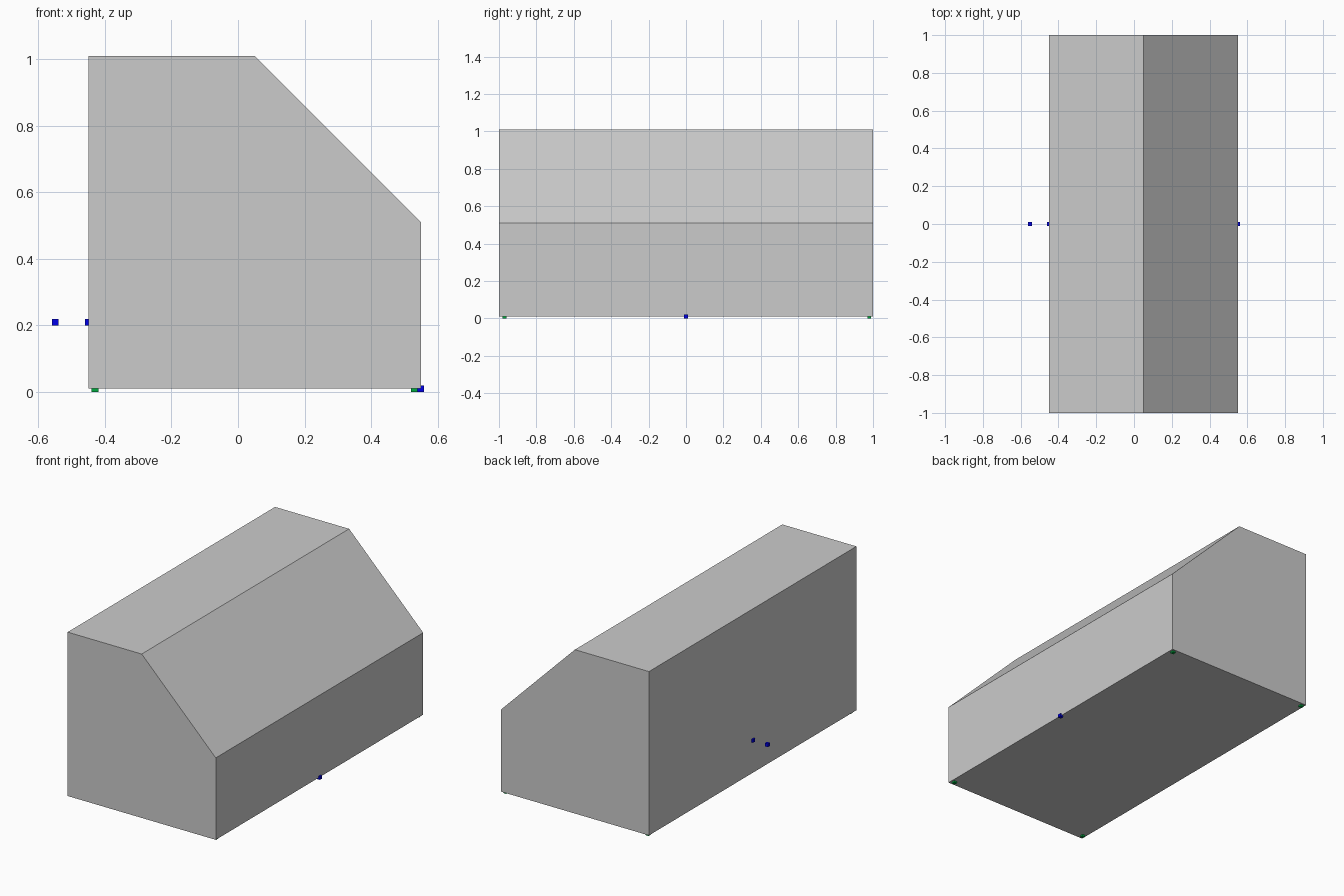
import bpy, bmesh
from mathutils import Matrix

if "Cube" in bpy.data.objects:
    bpy.data.objects.remove(bpy.data.objects["Cube"])


def add_object(name, bm, mat=None):
    bmesh.ops.recalc_face_normals(bm, faces=bm.faces)
    mesh = bpy.data.meshes.new(name)
    bm.to_mesh(mesh)
    bm.free()
    if mat:
        mesh.materials.append(mat)
    obj = bpy.data.objects.new(name, mesh)
    bpy.context.collection.objects.link(obj)
    return obj


def material(name, color):
    mat = bpy.data.materials.new(name)
    mat.diffuse_color = color
    mat.use_nodes = True
    mat.node_tree.nodes["Principled BSDF"].inputs["Base Color"].default_value = mat.diffuse_color
    return mat


def marker(name, location, mat, size=0.02):
    bm = bmesh.new()
    bmesh.ops.create_cube(bm, size=size, matrix=Matrix.Translation(location))
    add_object(name, bm, mat)


# Body: square profile with one chamfered corner, extruded along y
profile = [(-0.45, 0.01), (0.55, 0.01), (0.55, 0.51), (0.05, 1.01), (-0.45, 1.01)]
bm = bmesh.new()
face = bm.faces.new([bm.verts.new((x, -1, z)) for x, z in profile])
ext = bmesh.ops.extrude_face_region(bm, geom=[face], use_keep_orig=True)
for v in ext["geom"]:
    if isinstance(v, bmesh.types.BMVert):
        v.co.y = 1
add_object("slope_body", bm)

# Small blue connection markers
blue = material("blue", (0.0, 0.0, 0.8, 1))
for name, loc in (("rear_outer_marker", (-0.55, 0, 0.21)),
                  ("rear_inner_marker", (-0.45, 0, 0.21)),
                  ("lower_edge_marker", (0.55, 0, 0.01))):
    marker(name, loc, blue)

# Small green feet under the four corners
green = material("green", (0.0, 0.4, 0.05, 1))
for x in (-0.43, 0.53):
    for y in (-0.97, 0.98):
        marker("corner_foot", (x, y, 0.01), green)
